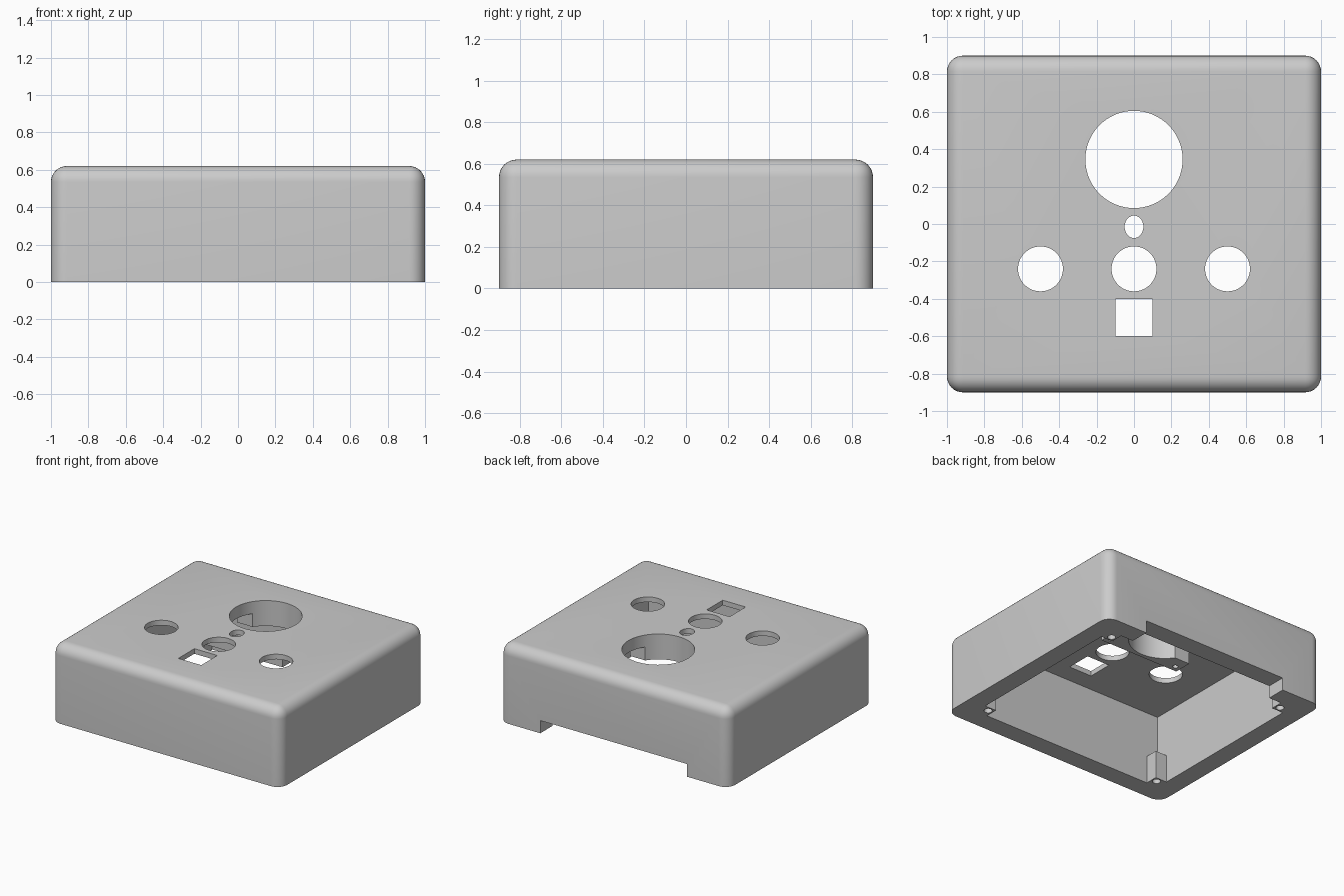
import bpy, bmesh, math
from mathutils import Matrix, Vector

cube = bpy.data.objects.get("Cube")
if cube:
    bpy.data.objects.remove(cube, do_unlink=True)

HEIGHT, CEILING = 0.62, 0.58
CAVITY_X, CAVITY_Y = 0.85, 0.75
DIAL_Y, BLOCK_Z = 0.345, 0.42

grey = bpy.data.materials.new("light_grey_plastic")
grey.use_nodes = True
grey.diffuse_color = (0.6, 0.6, 0.6, 1)
grey.node_tree.nodes["Principled BSDF"].inputs["Base Color"].default_value = grey.diffuse_color


def make_object(name, bm):
    mesh = bpy.data.meshes.new(name)
    bm.to_mesh(mesh)
    bm.free()
    mesh.materials.append(grey)
    obj = bpy.data.objects.new(name, mesh)
    bpy.context.collection.objects.link(obj)
    return obj


def box(name, low, high, radius=0):
    """Box between two corners; radius rounds every edge but the bottom ones."""
    low, high = Vector(low), Vector(high)
    bm = bmesh.new()
    place = Matrix.Translation((low + high) / 2) @ Matrix.Diagonal((high - low).to_4d())
    bmesh.ops.create_cube(bm, size=1, matrix=place)
    if radius:
        edges = [e for e in bm.edges if max(v.co.z for v in e.verts) > low.z + radius]
        bmesh.ops.bevel(bm, geom=edges, offset=radius, segments=8, profile=0.5,
                        affect='EDGES')
    return make_object(name, bm)


def cylinder(name, x, y, rx, ry, z0, z1, sides=64):
    bm = bmesh.new()
    place = Matrix.Translation((x, y, (z0 + z1) / 2)) @ Matrix.Diagonal((rx, ry, z1 - z0, 1))
    bmesh.ops.create_cone(bm, cap_ends=True, segments=sides, radius1=1, radius2=1,
                          depth=1, matrix=place)
    return make_object(name, bm)


def combine(target, tool, operation):
    tool.hide_render = True
    mod = target.modifiers.new(tool.name, 'BOOLEAN')
    mod.operation, mod.solver, mod.object = operation, 'EXACT', tool
    bpy.context.view_layer.objects.active = target
    bpy.ops.object.modifier_apply(modifier=mod.name)
    bpy.data.objects.remove(tool, do_unlink=True)


# Rounded shell, hollow from below
case = box("enclosure_cover", (-1, -0.9, 0), (1, 0.9, HEIGHT), 0.085)
combine(case, box("cavity", (-CAVITY_X, -CAVITY_Y, -0.1), (CAVITY_X, CAVITY_Y, CEILING)),
        'DIFFERENCE')

# Square mounting block under the large opening
combine(case, box("dial_block", (-0.35, 0.055, BLOCK_Z), (0.35, 0.635, CEILING + 0.02)), 'UNION')
combine(case, box("block_slot", (-0.4, DIAL_Y - 0.145, 0.3), (0.4, DIAL_Y + 0.145, 0.525)),
        'DIFFERENCE')

# Corner screw posts and pilot holes
for sx in (-1, 1):
    for sy in (-1, 1):
        xs = sorted((sx * 0.75, sx * 0.88))
        ys = sorted((sy * 0.65, sy * 0.78))
        combine(case, box("screw_post", (xs[0], ys[0], 0), (xs[1], ys[1], 0.22)), 'UNION')
        combine(case, cylinder("screw_hole", sx * 0.79, sy * 0.69, 0.03, 0.03, -0.1, 0.18, 24),
                'DIFFERENCE')
        combine(case, cylinder("block_hole", sx * 0.3, DIAL_Y + sy * 0.24, 0.02, 0.02,
                               0.3, 0.53, 24), 'DIFFERENCE')

# Openings in the top panel
for name, x, y, rx, ry in (("dial_opening", 0, DIAL_Y, 0.26, 0.26),
                           ("lamp_opening", 0, -0.015, 0.05, 0.06),
                           ("left_button_opening", 0.5, -0.24, 0.12, 0.12),
                           ("middle_button_opening", 0, -0.24, 0.12, 0.12),
                           ("right_button_opening", -0.5, -0.24, 0.12, 0.12)):
    combine(case, cylinder(name, x, y, rx, ry, 0.3, 0.8), 'DIFFERENCE')
combine(case, box("switch_opening", (-0.1, -0.6, 0.3), (0.1, -0.4, 0.8)), 'DIFFERENCE')

# Cable gap along the bottom of the back wall
combine(case, box("cable_gap", (-0.64, 0.7, -0.1), (0.64, 1, 0.1)), 'DIFFERENCE')

bpy.ops.object.select_all(action='DESELECT')
case.select_set(True)
bpy.context.view_layer.objects.active = case
bpy.ops.object.shade_smooth_by_angle(angle=math.radians(30))
